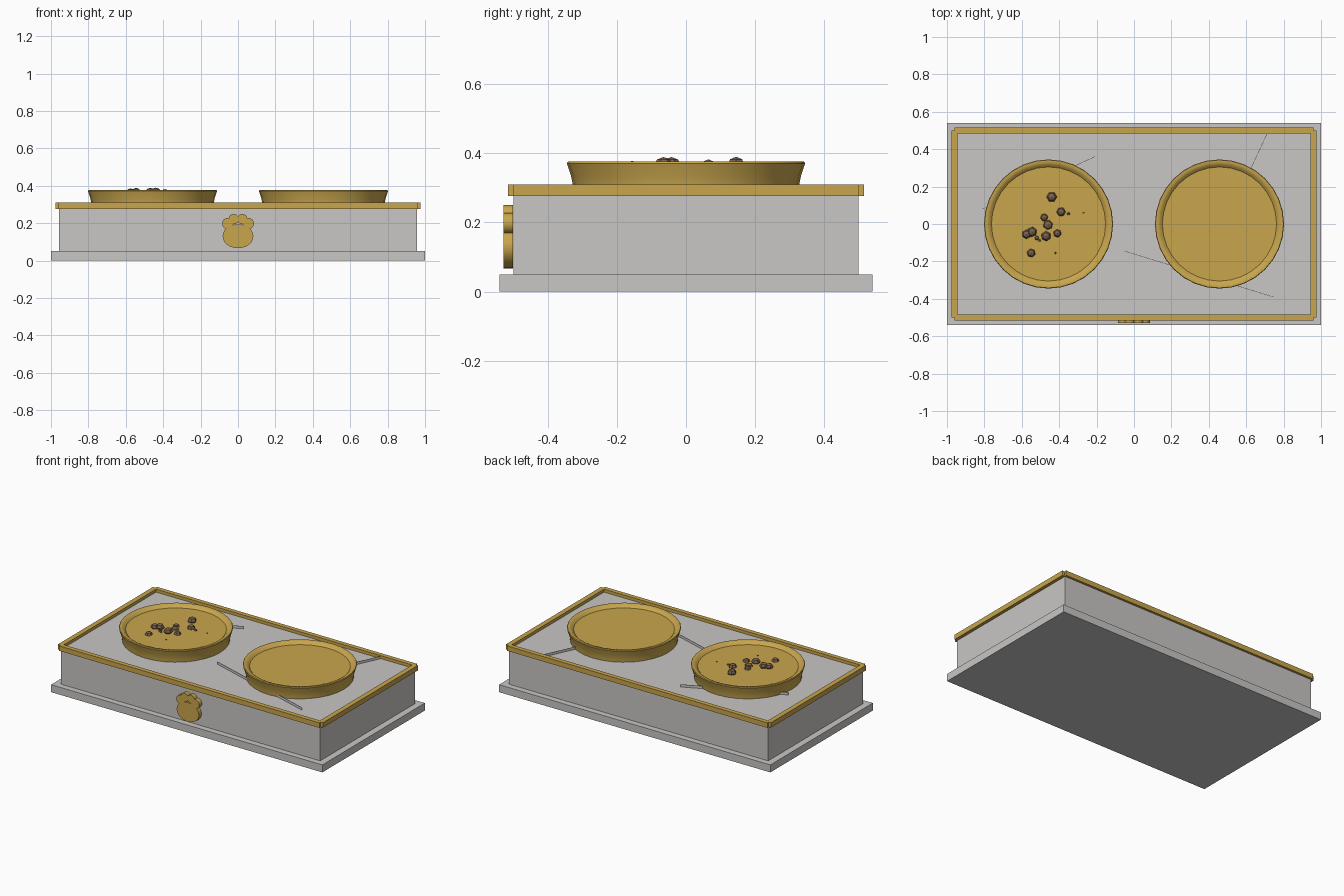
import bpy, bmesh, math
from mathutils import Matrix, Vector

if "Cube" in bpy.data.objects:
    bpy.data.objects.remove(bpy.data.objects["Cube"])


def material(name, rgb):
    m = bpy.data.materials.new(name)
    m.diffuse_color = (*rgb, 1)
    m.use_nodes = True
    m.node_tree.nodes["Principled BSDF"].inputs["Base Color"].default_value = m.diffuse_color
    return m


GREY = material("light_grey", (0.585, 0.57, 0.562))
GOLD = material("gold", (0.58, 0.38, 0.075))
BROWN = material("kibble_brown", (0.20, 0.125, 0.075))


def finish(name, bm, mat, smooth=False):
    bmesh.ops.recalc_face_normals(bm, faces=bm.faces)
    me = bpy.data.meshes.new(name)
    bm.to_mesh(me)
    bm.free()
    me.materials.append(mat)
    ob = bpy.data.objects.new(name, me)
    bpy.context.collection.objects.link(ob)
    if smooth:
        bpy.ops.object.select_all(action='DESELECT')
        ob.select_set(True)
        bpy.context.view_layer.objects.active = ob
        bpy.ops.object.shade_smooth_by_angle(angle=math.radians(40))
    return ob


def add_box(bm, lo, hi):
    lo, hi = Vector(lo), Vector(hi)
    mat = Matrix.Translation((lo + hi) / 2) @ Matrix.Diagonal((*(hi - lo), 1))
    bmesh.ops.create_cube(bm, size=1, matrix=mat)


# Plinth and cabinet
bm = bmesh.new()
add_box(bm, (-1, -0.54, 0), (1, 0.54, 0.05))
finish("base_plinth", bm, GREY)
bm = bmesh.new()
add_box(bm, (-0.956, -0.5, 0.05), (0.956, 0.5, 0.29))
finish("body", bm, GREY)

# Trim frame: four bars with notched outer corners
bm = bmesh.new()
for s in (-1, 1):
    y0, y1 = sorted((s * 0.485, s * 0.515))
    add_box(bm, (-0.96, y0, 0.277), (0.96, y1, 0.31))
    x0, x1 = sorted((s * 0.944, s * 0.977))
    add_box(bm, (x0, -0.5, 0.277), (x1, 0.5, 0.31))
finish("top_trim", bm, GOLD)

# Bowls: lathed flared wall, rounded rim, shallow filled inside
PROFILE = [(0, 0.29), (0.326, 0.29), (0.328, 0.31), (0.333, 0.335), (0.345, 0.371),
           (0.342, 0.376), (0.33, 0.376), (0.318, 0.371), (0.305, 0.358), (0, 0.358)]


def bowl(name, cx):
    bm = bmesh.new()
    verts = [bm.verts.new((r, 0, z)) for r, z in PROFILE]
    edges = [bm.edges.new(p) for p in zip(verts, verts[1:])]
    bmesh.ops.spin(bm, geom=verts + edges, cent=(0, 0, 0), axis=(0, 0, 1),
                   angle=math.tau, steps=32)
    bmesh.ops.remove_doubles(bm, verts=bm.verts, dist=1e-4)
    finish(name, bm, GOLD, True).location.x = cx


bowl("food_bowl", -0.457)
bowl("water_bowl", 0.457)

# Kibble pieces: x, y, radius, centre height
PIECES = [(-0.44, 0.145, 0.028, 0.365), (-0.39, 0.065, 0.025, 0.36),
          (-0.48, 0.035, 0.022, 0.356), (-0.46, -0.005, 0.03, 0.35),
          (-0.545, -0.042, 0.027, 0.365), (-0.575, -0.055, 0.025, 0.364),
          (-0.47, -0.065, 0.027, 0.365), (-0.41, -0.05, 0.022, 0.358),
          (-0.55, -0.155, 0.024, 0.357), (-0.52, -0.075, 0.012, 0.358),
          (-0.35, 0.055, 0.009, 0.358), (-0.27, 0.06, 0.005, 0.358),
          (-0.42, -0.155, 0.005, 0.358), (-0.505, -0.088, 0.007, 0.358)]
bm = bmesh.new()
for i, (x, y, r, z) in enumerate(PIECES):
    mat = (Matrix.Translation((x, y, z)) @ Matrix.Rotation(0.5 + i * 0.1, 4, 'Z')
           @ Matrix.Diagonal((1, 1, 0.9, 1)))
    bmesh.ops.create_uvsphere(bm, u_segments=6, v_segments=4, radius=r, matrix=mat)
finish("kibble", bm, BROWN)

# Thin upright strips lying across the top
bm = bmesh.new()
for x0, y0, x1, y1 in [(-0.05, -0.145, 0.745, -0.39), (0.71, 0.48, 0.45, -0.08),
                       (-0.21, 0.36, -0.81, 0.08)]:
    mat = (Matrix.Translation(((x0 + x1) / 2, (y0 + y1) / 2, 0.298))
           @ Matrix.Rotation(math.atan2(y1 - y0, x1 - x0), 4, 'Z')
           @ Matrix.Diagonal((math.hypot(x1 - x0, y1 - y0), 0.002, 0.018, 1)))
    bmesh.ops.create_cube(bm, size=1, matrix=mat)
finish("top_strips", bm, GREY)

# Paw plaque on the front: one pad and four toes
bm = bmesh.new()
for x, z, rx, rz in [(0, 0.13, 0.082, 0.064), (-0.055, 0.198, 0.03, 0.03),
                     (-0.023, 0.222, 0.027, 0.028), (0.023, 0.222, 0.027, 0.028),
                     (0.055, 0.198, 0.03, 0.03)]:
    mat = (Matrix.Translation((x, -0.515, z)) @ Matrix.Diagonal((rx, 1, rz, 1))
           @ Matrix.Rotation(math.pi / 2, 4, 'X'))
    bmesh.ops.create_cone(bm, cap_ends=True, segments=24, radius1=1, radius2=1,
                          depth=0.028, matrix=mat)
finish("paw_plaque", bm, GOLD, True)
